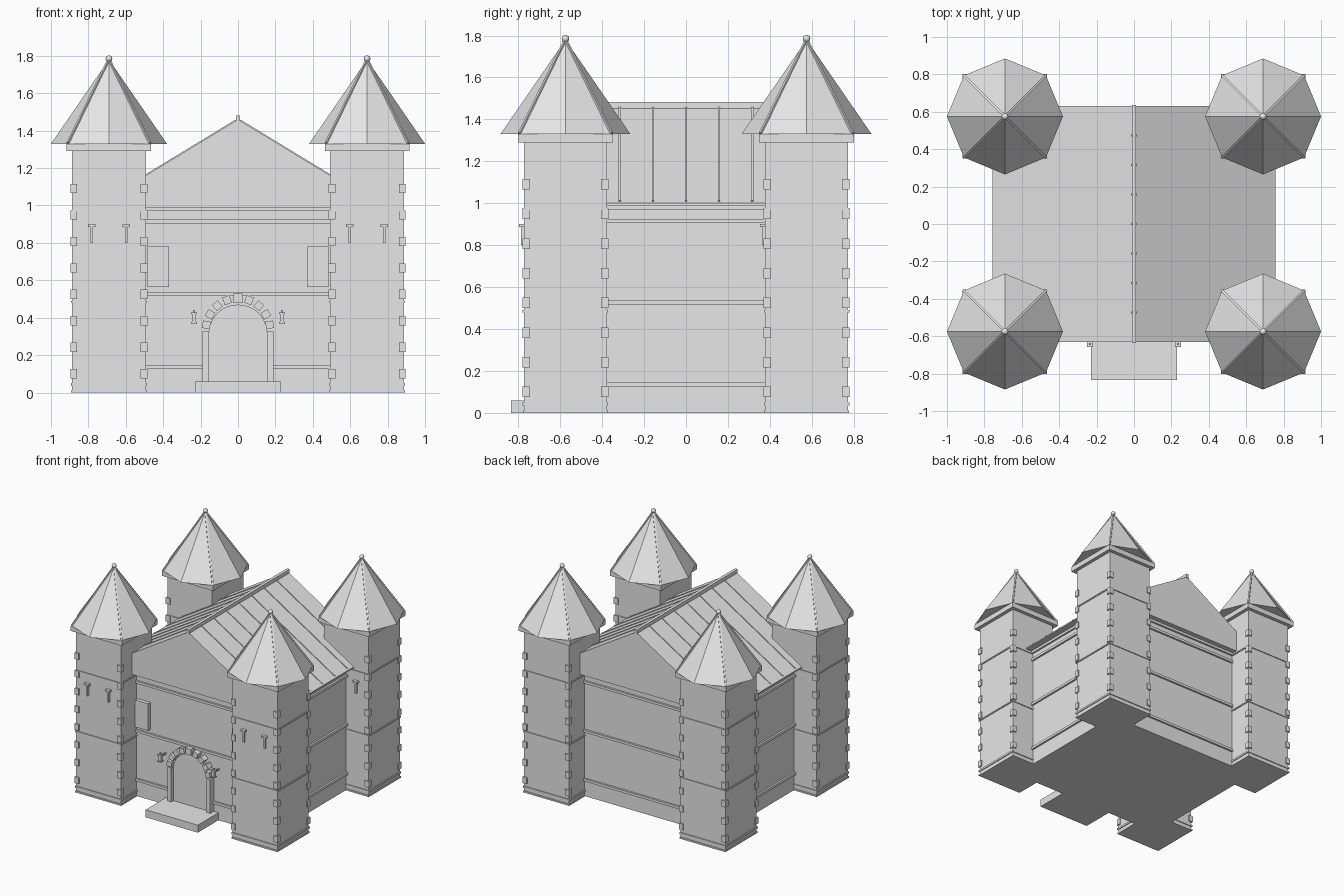
import bpy, bmesh
from math import pi, sin, cos, atan2, hypot
from mathutils import Vector, Matrix

cube = bpy.data.objects.get("Cube")
if cube:
    bpy.data.objects.remove(cube)

stone = bpy.data.materials.new("pale_grey_stone")
stone.use_nodes = True
stone.diffuse_color = (0.8, 0.8, 0.8, 1)
stone.node_tree.nodes["Principled BSDF"].inputs["Base Color"].default_value = (0.8, 0.8, 0.8, 1)


def finish(bm, name):
    bmesh.ops.recalc_face_normals(bm, faces=bm.faces)
    mesh = bpy.data.meshes.new(name)
    bm.to_mesh(mesh)
    bm.free()
    mesh.materials.append(stone)
    ob = bpy.data.objects.new(name, mesh)
    bpy.context.collection.objects.link(ob)
    return ob


def add_box(bm, centre, size, rot=Matrix.Identity(4)):
    m = Matrix.Translation(centre) @ rot @ Matrix.Diagonal((*size, 1))
    bmesh.ops.create_cube(bm, size=1, matrix=m)


def add_span(bm, half_x, half_y, z0, z1, cx=0, cy=0):
    add_box(bm, (cx, cy, (z0 + z1) / 2), (2 * half_x, 2 * half_y, z1 - z0))


def add_beam(bm, start, end, width, height):
    """Box laid along the line from start to end, its top kept upward."""
    a, b = Vector(start), Vector(end)
    along = (b - a).normalized()
    side = Vector((0, 0, 1)).cross(along).normalized()
    rot = Matrix((along, side, along.cross(side))).transposed().to_4x4()
    add_box(bm, (a + b) / 2, ((b - a).length, width, height), rot)


def extrude_profile(name, points, y0, y1):
    """Prism from an x-z outline."""
    bm = bmesh.new()
    face = bm.faces.new([bm.verts.new((x, y0, z)) for x, z in points])
    out = bmesh.ops.extrude_face_region(bm, geom=[face])
    verts = [v for v in out["geom"] if isinstance(v, bmesh.types.BMVert)]
    bmesh.ops.translate(bm, verts=verts, vec=(0, y1 - y0, 0))
    return finish(bm, name)


HALL_X, HALL_Y, EAVE = 0.69, 0.575, 0.99
ROOF_X, ROOF_Y, RIDGE = 0.757, 0.63, 1.46
TOWER, SPIRE, SPIRE_BASE, SPIRE_TOP = 0.2, 0.31, 1.33, 1.78

# Hall walls and string courses
bm = bmesh.new()
add_span(bm, HALL_X, HALL_Y, 0, EAVE)
finish(bm, "hall_walls")
bm = bmesh.new()
for z in (0.125, 0.515, 0.905, 0.97):
    add_span(bm, HALL_X + 0.015, HALL_Y + 0.015, z, z + 0.02)
finish(bm, "hall_string_courses")

# Gabled roof, battens and ridge
extrude_profile("hall_roof", [(-ROOF_X, EAVE), (ROOF_X, EAVE), (ROOF_X, EAVE + 0.01),
                              (0, RIDGE), (-ROOF_X, EAVE + 0.01)], -ROOF_Y, ROOF_Y)
bm = bmesh.new()
for side in (-1, 1):
    for i in range(-3, 4):
        y = i * 0.158
        add_beam(bm, (side * 0.745, y, EAVE + 0.017), (side * 0.01, y, RIDGE - 0.006), 0.01, 0.012)
finish(bm, "roof_battens")
bm = bmesh.new()
add_span(bm, 0.012, ROOF_Y + 0.005, RIDGE - 0.01, RIDGE + 0.022)
finish(bm, "roof_ridge")


def build_tower(name, cx, cy):
    # Shaft, plinth, bands and cap
    bm = bmesh.new()
    add_span(bm, TOWER - 0.003, TOWER - 0.003, 0, 1.295, cx, cy)
    finish(bm, name + "_shaft")
    bm = bmesh.new()
    for z0, z1, grow in ((0, 0.012, 0.003), (0.035, 0.05, 0.004), (0.48, 0.49, 0.004),
                         (0.967, 0.977, 0.004), (1.29, SPIRE_BASE, 0.026)):
        add_span(bm, TOWER + grow, TOWER + grow, z0, z1, cx, cy)
    finish(bm, name + "_bands")

    # Corner stones
    bm = bmesh.new()
    for sx in (-1, 1):
        for sy in (-1, 1):
            for i in range(8):
                add_box(bm, (cx + sx * 0.188, cy + sy * 0.188, 0.1 + i * 0.1415),
                        (0.036, 0.036, 0.05))
    finish(bm, name + "_corner_stones")

    # Arrow slits on the front
    bm = bmesh.new()
    for dx in (-0.0925, 0.0925):
        front = cy - TOWER
        add_box(bm, (cx + dx, front - 0.005, 0.845), (0.013, 0.016, 0.09))
        add_box(bm, (cx + dx, front - 0.008, 0.893), (0.04, 0.026, 0.014))
    finish(bm, name + "_arrow_slits")

    # Eight-sided spire with diagonal ribs
    bm = bmesh.new()
    ring = [bm.verts.new((cx + SPIRE * cos(i * pi / 4), cy + SPIRE * sin(i * pi / 4), SPIRE_BASE))
            for i in range(8)]
    tip = bm.verts.new((cx, cy, SPIRE_TOP))
    bm.faces.new(ring)
    for i in range(8):
        bm.faces.new((ring[i], ring[(i + 1) % 8], tip))
    finish(bm, name + "_spire")
    bm = bmesh.new()
    for i in range(4):
        a = pi / 4 + i * pi / 2
        add_beam(bm, (cx + SPIRE * cos(a), cy + SPIRE * sin(a), SPIRE_BASE + 0.003),
                 (cx, cy, SPIRE_TOP), 0.012, 0.012)
    finish(bm, name + "_spire_ribs")

    # Finial ball
    bm = bmesh.new()
    bmesh.ops.create_uvsphere(bm, u_segments=16, v_segments=8, radius=0.018,
                              matrix=Matrix.Translation((cx, cy, SPIRE_TOP + 0.005)))
    for f in bm.faces:
        f.smooth = True
    finish(bm, name + "_finial")


for sx, side in ((-1, "right"), (1, "left")):
    for sy, end in ((-1, "front"), (1, "back")):
        build_tower(f"{end}_{side}_tower", sx * 0.69, sy * 0.575)

# Entrance step
bm = bmesh.new()
add_box(bm, (0, -0.7, 0.03), (0.46, 0.27, 0.06))
finish(bm, "entrance_step")

# Arched door
ARCH_Z = 0.32
arch = [(0.155 * cos(i * pi / 16), ARCH_Z + 0.15 * sin(i * pi / 16)) for i in range(17)]
extrude_profile("door", [(-0.155, 0.06), (0.155, 0.06)] + arch, -0.593, -0.57)

# Door frame: jambs and arch stones
bm = bmesh.new()
for sx in (-1, 1):
    add_box(bm, (sx * 0.172, -0.59, 0.195), (0.034, 0.06, 0.27))
finish(bm, "door_jambs")
bm = bmesh.new()
for i in range(9):
    a = (10 + 20 * i) * pi / 180
    size = 0.05 if i == 4 else 0.042
    add_box(bm, (0.172 * cos(a), -0.592, ARCH_Z + 0.012 + 0.172 * sin(a)), (size, 0.07, size * 0.95),
            Matrix.Rotation(-a, 4, "Y"))
finish(bm, "door_arch_stones")

# Lanterns beside the door
for sx, side in ((-1, "right"), (1, "left")):
    x, y = sx * 0.235, -0.642
    bm = bmesh.new()
    add_box(bm, (x, y, 0.4), (0.022, 0.022, 0.045))
    add_box(bm, (x, y, 0.424), (0.033, 0.033, 0.008))
    add_box(bm, (x, y, 0.434), (0.012, 0.012, 0.014))
    add_box(bm, (x, y, 0.374), (0.033, 0.033, 0.008))
    add_box(bm, (x, -0.605, 0.41), (0.01, 0.07, 0.01))
    finish(bm, side + "_lantern")

# Wall panels beside the towers
for sx, side in ((-1, "right"), (1, "left")):
    bm = bmesh.new()
    add_box(bm, (sx * 0.427, -0.585, 0.672), (0.115, 0.04, 0.215))
    finish(bm, side + "_wall_panel")
